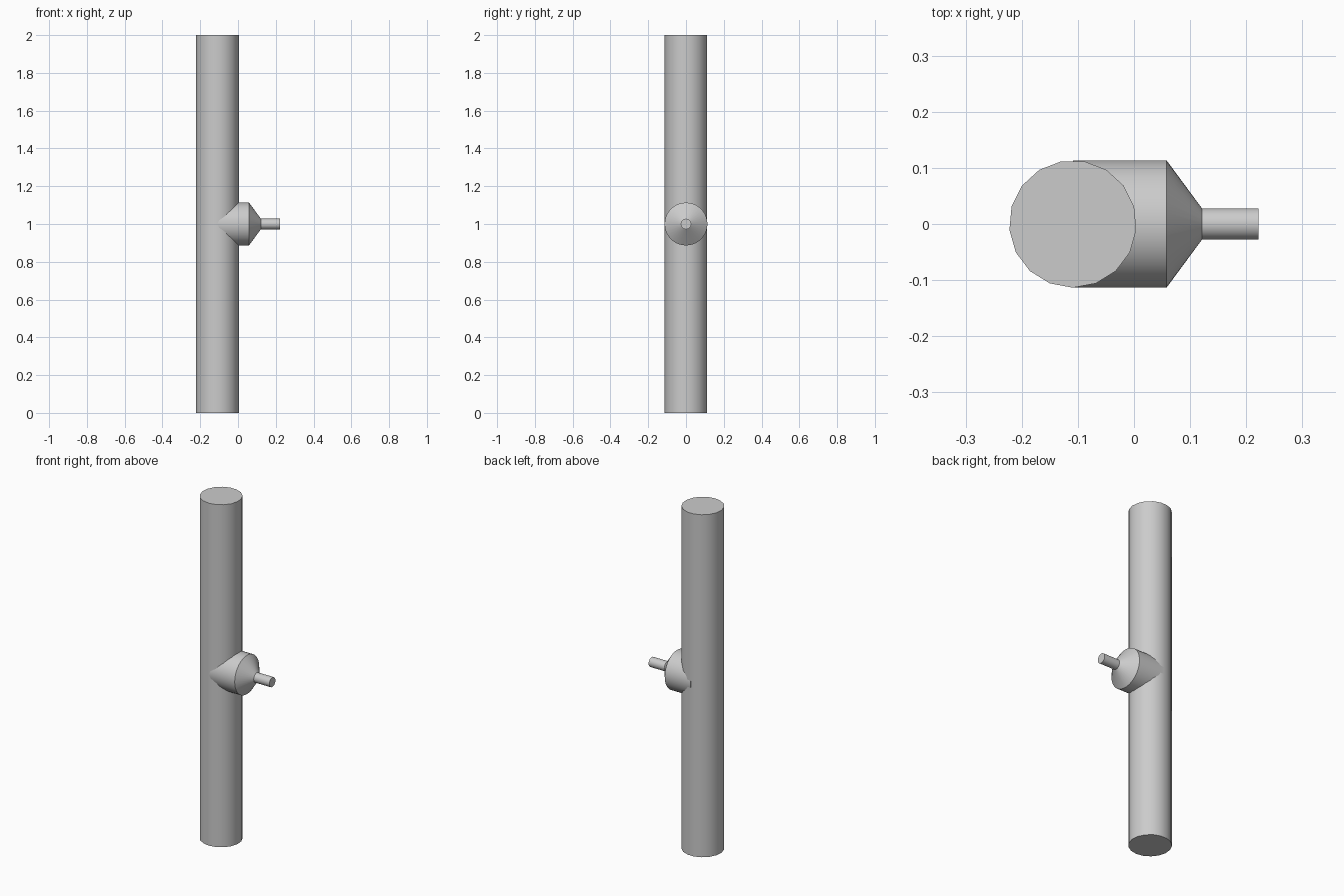
import bpy, bmesh, math
from mathutils import Matrix

if "Cube" in bpy.data.objects:
    bpy.data.objects.remove(bpy.data.objects["Cube"])


def lathe(name, profile, sides, matrix, phase=0.0):
    """Closed solid of revolution about local z from (radius, height) pairs."""
    bm = bmesh.new()
    rings = []
    for r, h in profile:
        rings.append([bm.verts.new((r * math.cos(phase + 2 * math.pi * i / sides),
                                    r * math.sin(phase + 2 * math.pi * i / sides), h))
                      for i in range(sides)])
    for a, b in zip(rings, rings[1:]):
        for i in range(sides):
            j = (i + 1) % sides
            bm.faces.new((a[i], a[j], b[j], b[i]))
    bm.faces.new(rings[0][::-1])
    bm.faces.new(rings[-1])
    bm.transform(matrix)
    mesh = bpy.data.meshes.new(name)
    bm.to_mesh(mesh)
    bm.free()
    obj = bpy.data.objects.new(name, mesh)
    bpy.context.collection.objects.link(obj)
    bpy.ops.object.select_all(action='DESELECT')
    obj.select_set(True)
    bpy.context.view_layer.objects.active = obj
    bpy.ops.object.shade_smooth_by_angle(angle=math.radians(30))
    return obj


R = 0.1135      # main pipe radius
AXIS_X = -0.109  # main pipe axis

# Upright main pipe
lathe("main_pipe", [(R, 0), (R, 2)], 17,
      Matrix.Translation((AXIS_X, 0, 0)), phase=-math.pi / 2)

# Side branch: full-width stub, conical reducer and thin outlet, pointing +x
lathe("branch_reducer",
      [(R, 0), (R, 0.058 - AXIS_X), (0.028, 0.121 - AXIS_X), (0.028, 0.222 - AXIS_X)],
      36,
      Matrix.Translation((AXIS_X, 0, 1)) @ Matrix.Rotation(math.pi / 2, 4, 'Y'))
